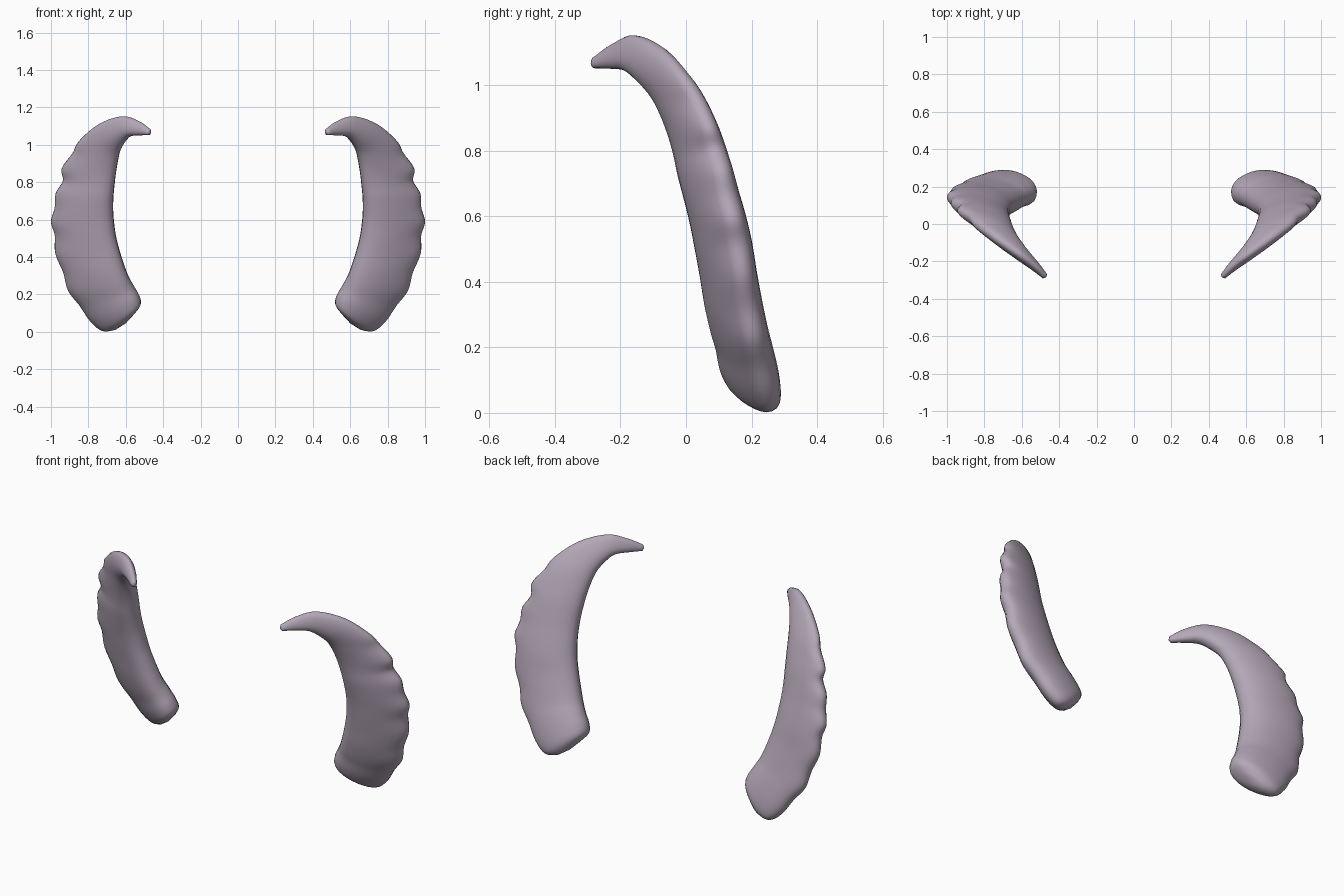
import bpy, bmesh, math
from mathutils import Vector

if "Cube" in bpy.data.objects:
    bpy.data.objects.remove(bpy.data.objects["Cube"])

# Stations from base to tip: inner edge xyz, outer (scalloped) edge xyz, thickness
KEYS = [
    (.557, .175, .092, .655, .25, .012, .09),
    (.523, .155, .14, .725, .265, .008, .155),
    (.53, .14, .185, .79, .255, .06, .175),
    (.56, .13, .24, .848, .235, .145, .175),
    (.585, .115, .285, .91, .215, .225, .175),
    (.61, .10, .35, .935, .195, .32, .175),
    (.635, .085, .43, .977, .18, .42, .17),
    (.655, .07, .51, .98, .165, .52, .17),
    (.667, .05, .60, 1.0, .15, .59, .165),
    (.67, .03, .67, .98, .13, .665, .16),
    (.668, .01, .735, .975, .115, .74, .155),
    (.662, -.005, .79, .935, .095, .81, .145),
    (.655, -.025, .85, .942, .075, .875, .135),
    (.643, -.055, .92, .885, .04, .955, .125),
    (.63, -.085, .97, .85, .0, 1.02, .115),
    (.605, -.13, 1.015, .745, -.075, 1.11, .105),
    (.575, -.175, 1.045, .62, -.16, 1.152, .085),
    (.53, -.225, 1.05, .53, -.225, 1.125, .06),
    (.48, -.28, 1.052, .472, -.28, 1.085, .035),
]
STEPS, SIDES = 5, 24


def spline(p0, p1, p2, p3, t):
    return [0.5 * (2*b + (c-a)*t + (2*a-5*b+4*c-d)*t*t + (3*b-a-3*c+d)*t**3)
            for a, b, c, d in zip(p0, p1, p2, p3)]


def stations():
    n = len(KEYS)
    for i in range(n - 1):
        for s in range(STEPS):
            yield spline(KEYS[max(i-1, 0)], KEYS[i], KEYS[i+1],
                         KEYS[min(i+2, n-1)], s / STEPS)
    yield KEYS[-1]


def make_horn(name, side):
    rows = [(Vector(k[:3]), Vector(k[3:6]), k[6]) for k in stations()]
    bm = bmesh.new()
    rings = []
    for i, (inner, outer, thick) in enumerate(rows):
        a, b = rows[max(i-3, 0)], rows[min(i+3, len(rows)-1)]
        tangent = (b[0] + b[1] - a[0] - a[1]).normalized()
        # body follows a smoothed rim, so scallops stay near the outer edge
        w = min(6, i, len(rows) - 1 - i)
        rim = sum((r[1] for r in rows[i-w:i+w+1]), Vector()) / (2*w + 1)
        across = rim - inner
        normal = tangent.cross(across).normalized()   # points to the back
        ring = []
        for j in range(SIDES):
            ang = 2 * math.pi * j / SIDES
            u, s = (1 - math.cos(ang)) / 2, math.sin(ang)
            # rounded inner edge, thinner outer edge, fuller back
            h = math.copysign(abs(s) ** 0.85, s) * thick * (1 - 0.3 * u)
            h *= 0.54 if s > 0 else 0.5
            p = inner + across * u + (outer - rim) * u ** 3 + normal * h
            ring.append(bm.verts.new((p.x * side, p.y, max(p.z, 0))))
        rings.append(ring)
    for r, q in zip(rings, rings[1:]):
        for j in range(SIDES):
            k = (j + 1) % SIDES
            bm.faces.new((r[j], r[k], q[k], q[j]))
    # rounded caps at base and tip
    for ring, away in ((rings[0], rings[3]), (rings[-1], rings[-4])):
        mid = sum((v.co for v in ring), Vector()) / SIDES
        prev = sum((v.co for v in away), Vector()) / SIDES
        c = bm.verts.new(mid + (mid - prev).normalized() * 0.009)
        for j in range(SIDES):
            bm.faces.new((ring[j], ring[(j + 1) % SIDES], c))
    bmesh.ops.recalc_face_normals(bm, faces=bm.faces)
    for f in bm.faces:
        f.smooth = True
    mesh = bpy.data.meshes.new(name)
    bm.to_mesh(mesh)
    bm.free()
    ob = bpy.data.objects.new(name, mesh)
    bpy.context.collection.objects.link(ob)
    mat = bpy.data.materials.get("horn_mauve") or bpy.data.materials.new("horn_mauve")
    mat.diffuse_color = (.46, .39, .48, 1)
    mat.use_nodes = True
    mat.node_tree.nodes["Principled BSDF"].inputs["Base Color"].default_value = mat.diffuse_color
    mesh.materials.append(mat)


# Mirrored pair of horns
make_horn("horn_right", 1)
make_horn("horn_left", -1)
